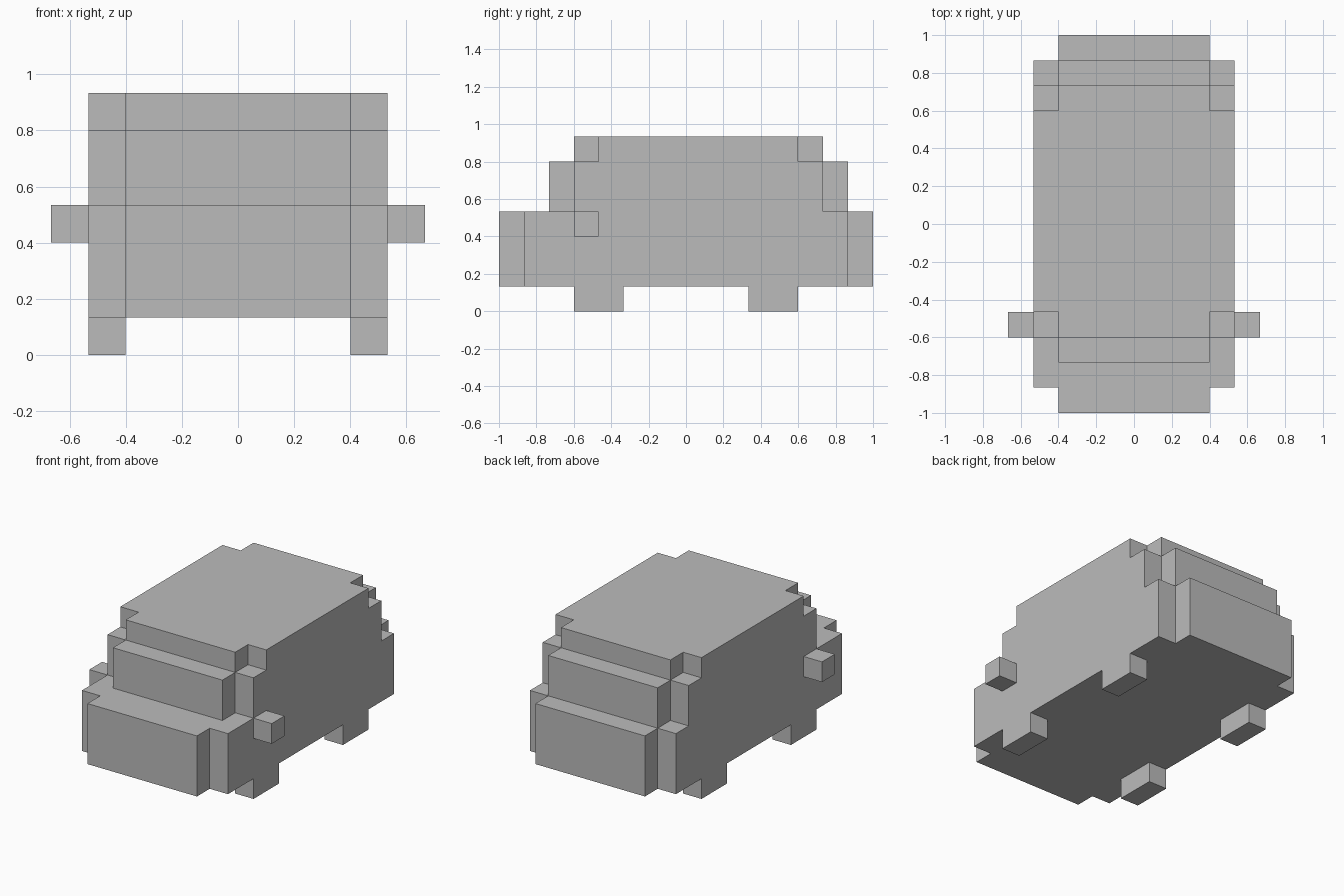
import bpy
import bmesh

U = 2 / 15  # size of one block

default = bpy.data.objects.get("Cube")
if default:
    bpy.data.objects.remove(default, do_unlink=True)

paint = bpy.data.materials.new("plain_grey")
paint.use_nodes = True
grey = (0.5, 0.5, 0.5, 1)
paint.diffuse_color = grey
paint.node_tree.nodes["Principled BSDF"].inputs["Base Color"].default_value = grey


def slab(name, profile, x0, x1):
    """Extrude a (y, z) profile, in blocks, from x0 to x1."""
    bm = bmesh.new()
    face = bm.faces.new([bm.verts.new((x0 * U, y * U, z * U)) for y, z in profile])
    new = bmesh.ops.extrude_face_region(bm, geom=[face])["geom"]
    verts = [v for v in new if isinstance(v, bmesh.types.BMVert)]
    bmesh.ops.translate(bm, verts=verts, vec=((x1 - x0) * U, 0, 0))
    bmesh.ops.recalc_face_normals(bm, faces=bm.faces[:])
    mesh = bpy.data.meshes.new(name)
    bm.to_mesh(mesh)
    bm.free()
    mesh.materials.append(paint)
    obj = bpy.data.objects.new(name, mesh)
    bpy.context.collection.objects.link(obj)
    return obj


def rect(y0, y1, z0, z1):
    return [(y0, z0), (y1, z0), (y1, z1), (y0, z1)]


def body_profile(inset):
    """Stepped side outline: lower body, window band and roof."""
    f, b = inset, -inset
    return [(-7.5 + f, 1), (7.5 + b, 1), (7.5 + b, 4), (6.5 + b, 4),
            (6.5 + b, 6), (5.5 + b, 6), (5.5 + b, 7), (-4.5 + f, 7),
            (-4.5 + f, 6), (-5.5 + f, 6), (-5.5 + f, 4), (-7.5 + f, 4)]


# Wide middle of the body
slab("body_middle", body_profile(0), -3, 3)

# Shorter side panels, wheels and wing mirrors
for side, s in (("left", 1), ("right", -1)):
    slab(f"{side}_body_side", body_profile(1), 3 * s, 4 * s)
    slab(f"{side}_front_wheel", rect(-4.5, -2.5, 0, 1), 3 * s, 4 * s)
    slab(f"{side}_rear_wheel", rect(2.5, 4.5, 0, 1), 3 * s, 4 * s)
    slab(f"{side}_wing_mirror", rect(-4.5, -3.5, 3, 4), 4 * s, 5 * s)
